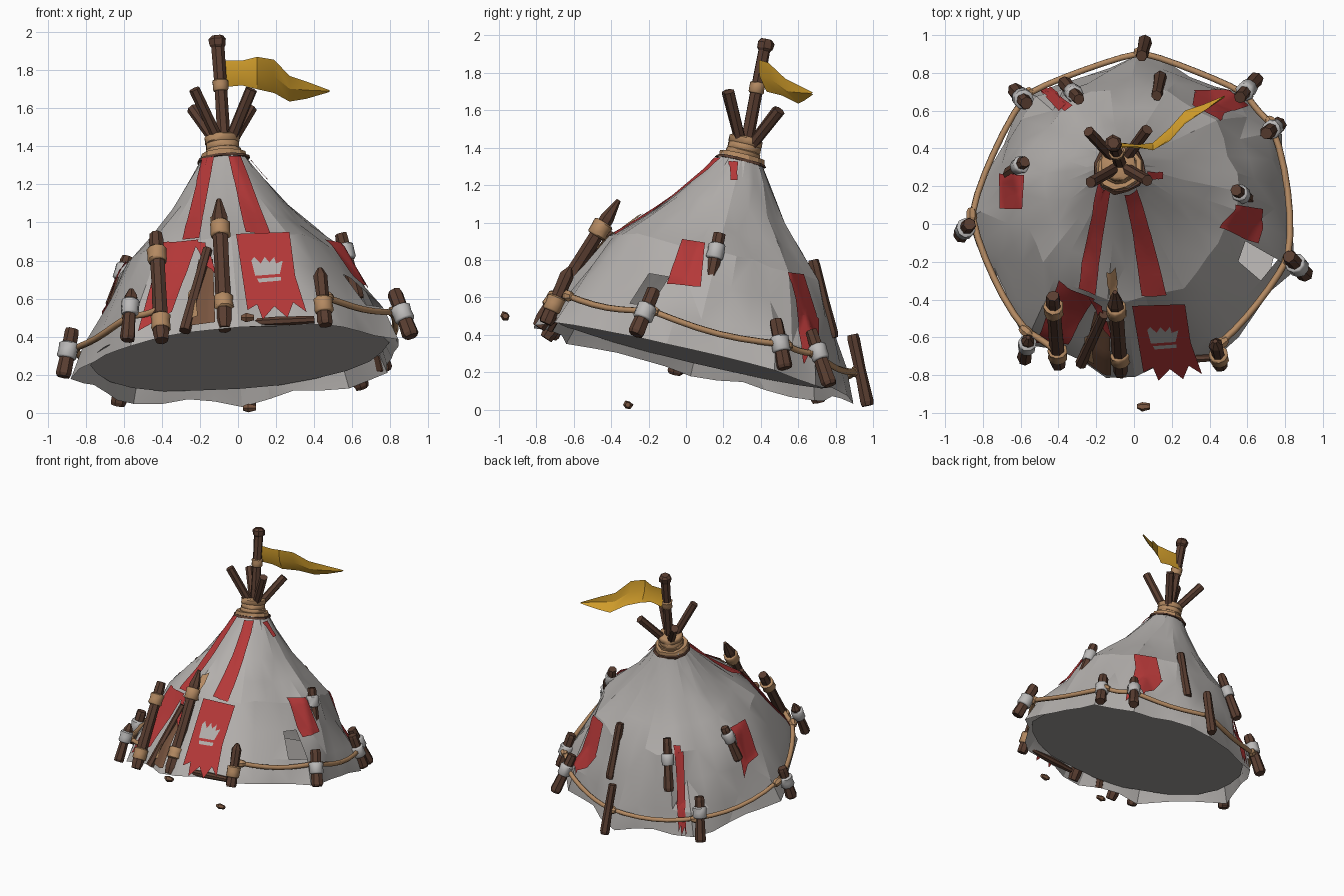
import bpy, bmesh, math, random
from mathutils import Vector, Matrix
from mathutils.bvhtree import BVHTree

if "Cube" in bpy.data.objects:
    bpy.data.objects.remove(bpy.data.objects["Cube"])

random.seed(4)

def material(name, rgb):
    m = bpy.data.materials.new(name)
    m.diffuse_color = (*rgb, 1)
    m.use_nodes = True
    m.node_tree.nodes["Principled BSDF"].inputs["Base Color"].default_value = m.diffuse_color
    return m

CLOTH = material("grey canvas", (0.45, 0.43, 0.415))
WRAP = material("pale lashing", (0.50, 0.49, 0.485))
RED = material("red cloth", (0.46, 0.04, 0.04))
WOOD = material("dark wood", (0.10, 0.047, 0.03))
PLANK = material("light wood", (0.19, 0.09, 0.05))
ROPE = material("tan rope", (0.45, 0.25, 0.12))
GOLD = material("gold cloth", (0.66, 0.35, 0.025))

def add(name, verts, faces, mat, smooth=None):
    me = bpy.data.meshes.new(name)
    me.from_pydata([tuple(v) for v in verts], [], faces)
    me.materials.append(mat)
    if smooth:
        me.shade_smooth()
        me.set_sharp_from_angle(angle=math.radians(smooth))
    ob = bpy.data.objects.new(name, me)
    bpy.context.collection.objects.link(ob)
    return ob

def lathe(name, p0, p1, rings, mat, n=7, jit=0.0, smooth=None):
    """Capped n-sided solid along p0-p1; rings are (fraction, radius)."""
    p0, p1 = Vector(p0), Vector(p1)
    q = (p1 - p0).to_track_quat('Z', 'Y')
    vs = []
    for f, r in rings:
        for i in range(n):
            a = math.tau * i / n
            k = r * (1 + random.uniform(-jit, jit))
            vs.append(p0.lerp(p1, f) + q @ Vector((k * math.cos(a), k * math.sin(a), 0)))
    fs = [(j * n + i, j * n + (i + 1) % n, (j + 1) * n + (i + 1) % n, (j + 1) * n + i)
          for j in range(len(rings) - 1) for i in range(n)]
    fs += [tuple(reversed(range(n))), tuple(range(len(vs) - n, len(vs)))]
    return add(name, vs, fs, mat, smooth)

def lash(name, p0, p1, f, r, mat, half=0.043):
    p0, p1 = Vector(p0), Vector(p1)
    c, d = p0.lerp(p1, f), (p1 - p0).normalized()
    lathe(name, c - d * half, c + d * half,
          [(0, r * 1.05), (.1, r * 1.25), (.5, r * 1.2), (.9, r * 1.27), (1, r * 1.05)], mat, 9, 0.05, 50)

def tube(name, pts, r, mat):
    cu = bpy.data.curves.new(name, 'CURVE')
    cu.dimensions = '3D'
    cu.bevel_depth, cu.bevel_resolution, cu.use_fill_caps = r, 1, True
    sp = cu.splines.new('POLY')
    sp.points.add(len(pts) - 1)
    for p, v in zip(sp.points, pts):
        p.co = (*v, 1)
    cu.materials.append(mat)
    ob = bpy.data.objects.new(name, cu)
    bpy.context.collection.objects.link(ob)

# tilted tent frame
AX = Vector((-0.078, 0.2345, 0.969)).normalized()
ROT = Vector((0, 0, 1)).rotation_difference(AX).to_matrix()
BASE = Vector((0.01, 0.04, 0.28))
def loc(deg, r, h):
    a = math.radians(deg)
    return BASE + ROT @ Vector((r * math.cos(a), r * math.sin(a), h))

# canvas: flared skirt and cone, pulled out where stakes hold it
RIM = [-57, -18, 33, 47, 88, 132, 181, 229, 262]
BREAK = [163, 117, 73, 1, 40, 230, 262, 300]
def pull(deg, angles):
    d = min(abs((deg - a + 180) % 360 - 180) for a in angles)
    return math.exp(-(d / 11) ** 2)

N = 36
profile = [(.81, -.015), (.755, .15), (.655, .34), (.56, .535), (.425, .67), (.305, .81), (.187, .98), (.11, 1.10)]
verts, faces = [], []
for j, (r, h) in enumerate(profile):
    amp = 0.012 if j < 5 else 0.005
    for i in range(N):
        deg = 360 * i / N
        out = [.075, .055, .035, .04, .025, .015, 0, 0][j] * pull(deg, RIM if j < 2 else BREAK)
        drop = -.02 * pull(deg, RIM) if j == 0 else 0
        verts.append(loc(deg, r + out + random.uniform(-amp, amp), h + drop + random.uniform(-amp, amp)))
for j in range(len(profile) - 1):
    for i in range(N):
        if j == 1 and i == 33:      # torn hole
            continue
        k = (i + 1) % N
        a, b, c, d = j * N + i, j * N + k, (j + 1) * N + k, (j + 1) * N + i
        faces += [(a, b, c), (a, c, d)] if (i + j) % 2 else [(a, b, d), (b, c, d)]
tent = add("tent_canvas", verts, faces, CLOTH, 18)
bvh = BVHTree.FromPolygons(verts, faces)
# floor sheet
add("tent_floor", [loc(15 * i, .80 + random.uniform(-.03, .02), .03) for i in range(24)],
    [tuple(reversed(range(24)))], CLOTH)
# collar under the binding
lathe("top_collar", loc(0, 0, 1.08), loc(0, 0, 1.115), [(0, .13), (1, .118)], ROPE, 12, .08)
lathe("collar_wood", loc(0, 0, 1.075), loc(0, 0, 1.09), [(0, .138), (1, .134)], WOOD, 12, .06)

VIEWS = {'front': (lambda u, v: Vector((u, -3, v)), Vector((0, 1, 0))),
         'right': (lambda u, v: Vector((3, u, v)), Vector((-1, 0, 0))),
         'top': (lambda u, v: Vector((u, v, 3)), Vector((0, 0, -1)))}

def patch(name, view, corners, mat, off=0.012, n=12):
    """Cloth patch: a quad drawn in one view and draped on the canvas."""
    start, d = VIEWS[view]
    a, b, c, e = [Vector(p) for p in corners]
    vs = []
    for j in range(n + 1):
        for i in range(n + 1):
            s, t = i / n, j / n
            o = start(*a.lerp(b, s).lerp(e.lerp(c, s), t))
            hit, nor, _, _ = bvh.ray_cast(o, d)
            if hit is None:
                hit, nor, _, _ = bvh.find_nearest(o + d * 2.3)
            if nor.dot(d) > 0:
                nor = -nor
            vs.append(hit + nor * off)
    m = n + 1
    fs = [(j * m + i, j * m + i + 1, (j + 1) * m + i + 1, (j + 1) * m + i) for j in range(n) for i in range(n)]
    ob = add(name, vs, fs, mat, 30)
    if ob.data.polygons[0].normal.dot(d) > 0:
        ob.data.flip_normals()

patch("front_stripe_left", 'front', [(-.18, 1.33), (-.12, 1.34), (-.20, .91), (-.29, .90)], RED)
patch("front_stripe_right", 'front', [(-.05, 1.34), (.01, 1.34), (.17, .93), (.04, .94)], RED)
patch("door_flap", 'front', [(-.39, .88), (-.20, .90), (-.34, .52), (-.52, .42)], RED, .02)
patch("door_flap_small", 'front', [(-.23, .89), (-.16, .88), (-.11, .70), (-.14, .74)], RED, .025)
patch("door_panel", 'front', [(-.20, .80), (-.13, .80), (-.12, .47), (-.27, .45)], PLANK)
patch("door_trim", 'front', [(-.14, 1.02), (-.10, 1.04), (-.07, .86), (-.12, .84)], ROPE)
patch("door_tie", 'front', [(-.25, .62), (-.22, .66), (-.20, .50), (-.26, .48)], ROPE, .02, 4)
patch("right_patch", 'right', [(-.02, .90), (.10, .88), (.08, .65), (-.10, .66)], RED, .016)
patch("right_back_patch", 'right', [(.54, .73), (.62, .72), (.69, .50), (.60, .50)], RED)
patch("apex_patch", 'right', [(.23, 1.32), (.28, 1.32), (.27, 1.22), (.24, 1.22)], RED)
patch("back_stripe", 'top', [(-.36, .59), (-.32, .62), (-.48, .75), (-.51, .71)], RED)
patch("left_patch", 'top', [(-.70, .08), (-.58, .08), (-.57, .26), (-.70, .26)], RED, .016)
patch("back_right_patch", 'top', [(.31, .70), (.45, .57), (.60, .62), (.50, .70)], RED)

# stakes: name, bottom, top, radius, lash fractions, lash colour, pointed top
stakes = [
    ("left", (-.92, -.06, .19), (-.87, .0, .44), .042, [.55], WRAP, 0),
    ("left_front", (-.58, -.72, .38), (-.56, -.60, .65), .038, [.65], WRAP, 1),
    ("door_left", (-.40, -.75, .38), (-.43, -.38, .94), .042, [.17, .8], ROPE, 0),
    ("door_middle", (-.07, -.79, .44), (-.10, -.36, 1.12), .043, [.2, .77], ROPE, 1),
    ("right_front", (.46, -.75, .46), (.43, -.62, .76), .04, [.35], ROPE, 1),
    ("right", (.91, -.27, .40), (.82, -.17, .64), .044, [.5], WRAP, 0),
    ("right_back", (.77, .53, .22), (.70, .48, .48), .041, [.5], WRAP, 0),
    ("back_right", (.65, .77, .13), (.56, .67, .42), .04, [.6], WRAP, 0),
    ("back", (.06, .97, .02), (.04, .89, .40), .037, [], ROPE, 0),
    ("back_left", (-.63, .71, .04), (-.57, .64, .37), .042, [.65], WRAP, 0),
    ("upper_left", (-.66, .26, .55), (-.58, .33, .82), .037, [.7], WRAP, 0),
    ("upper_back_left", (-.37, .75, .40), (-.29, .66, .78), .037, [.6], WRAP, 0),
    ("upper_back", (.14, .78, .38), (.12, .68, .80), .036, [], WRAP, 0),
    ("upper_right", (.63, .11, .60), (.54, .18, .94), .038, [.72], WRAP, 0),
]
for name, a, b, r, fr, lm, tip in stakes:
    end = [(.86, r * .95), (1, r * .3)] if tip else [(.93, r * .9), (1, r * .8)]
    lathe(name + "_stake", a, b, [(0, r * .85), (.06, r * 1.05), (.5, r * .9)] + end, WOOD, 7, .08)
    for k, f in enumerate(fr):
        lash(f"{name}_lashing_{k}", a, b, f, r, lm)
lathe("door_prop", (-.28, -.74, .43), (-.16, -.48, .86), [(0, .032), (1, .026)], WOOD)
lathe("front_log", (.0, -.73, .47), (.40, -.71, .49), [(0, .02), (.5, .026), (1, .02)], WOOD)

# rim rope, sagging between stakes, open at the door
knots = [-57, -18, 33, 47, 88, 132, 181, 229, 242]
pts = []
for a, b in zip(knots, knots[1:]):
    for k in range(6):
        t = k / 6
        s = (b - a) * math.sin(math.pi * t)
        pts.append(loc(a + (b - a) * t, .86 - .0008 * s, .125 - .0007 * s))
pts.append(loc(242, .85, .13))
tube("rim_rope", pts, .018, ROPE)
for k, a in enumerate(knots[:-1]):      # knots at the stakes
    lathe(f"rope_knot_{k}", loc(a - 2.5, .865, .125), loc(a + 2.5, .865, .125),
          [(0, .018), (.3, .03), (.7, .03), (1, .018)], ROPE, 7, .1)

# crossed poles and rope binding at the top
hub = Vector((-.07, .31, 1.36))
for k, t in enumerate([(-.23, .22, 1.70), (.07, .23, 1.70), (-.24, .49, 1.60), (.07, .50, 1.60)]):
    lathe(f"crossed_pole_{k}", hub - (Vector(t) - hub) * .1, t, [(0, .03), (1, .031)], WOOD, 7, .05)
FP = (-.11, .43, 1.98)
lathe("flag_pole", hub, FP, [(0, .035), (.55, .033), (.9, .034), (.92, .046), (.97, .046), (1, .03)], WOOD, 7, .08)
lash("flag_pole_lashing", hub, FP, .58, .034, ROPE, .03)
for k, (h, r) in enumerate([(1.12, .09), (1.155, .085), (1.19, .088)]):
    lathe(f"top_binding_{k}", loc(0, 0, h - .024), loc(0, 0, h + .024),
          [(0, r * .92), (.2, r * 1.06), (.8, r * 1.06), (1, r * .92)], ROPE, 12, .04, 50)

# pennant: x, y, top z, bottom z, bottom y offset
flag = [(-.08, .41, 1.85, 1.71, .02), (.02, .41, 1.85, 1.72, .01), (.10, .39, 1.87, 1.70, .04),
        (.19, .44, 1.855, 1.68, .07), (.27, .53, 1.77, 1.635, .07), (.36, .59, 1.74, 1.65, .04),
        (.48, .68, 1.695, 1.685, 0)]
fv = [v for x, y, a, b, o in flag for v in ((x, y, a), (x, y + o * .3 - .01, (a + b) / 2), (x, y + o, b))]
add("pennant", fv, [(3 * i + s, 3 * i + s + 1, 3 * i + s + 4, 3 * i + s + 3)
                    for i in range(len(flag) - 1) for s in (0, 1)], GOLD, 30)

# hanging banner with crown plate
def plate(name, outline, off, mat):
    add(name, [(x, -.425 - (.95 - z) * .88 - off, z) for x, z in outline], [tuple(range(len(outline)))], mat)
plate("banner", [(-.01, .94), (.05, .54), (.10, .57), (.13, .49), (.19, .56), (.26, .50), (.29, .58), (.36, .53),
                 (.30, .72), (.27, .95)], 0, RED)
plate("crown_emblem", [(.09, .72), (.22, .73), (.235, .80), (.20, .785), (.19, .82), (.165, .79), (.14, .82),
                       (.12, .785), (.085, .82), (.07, .80)], .006, CLOTH)
plate("crown_band", [(.11, .685), (.225, .695), (.225, .715), (.10, .705)], .006, CLOTH)

# loose stone chips
for name, p, m in (("front_chip", (.05, -.965, .5), PLANK), ("low_chip", (.06, -.31, .025), PLANK)):
    p = Vector(p)
    lathe(name, p - Vector((.035, 0, 0)), p + Vector((.035, 0, 0)), [(0, .012), (.4, .025), (1, .014)], m, 6, .2)
